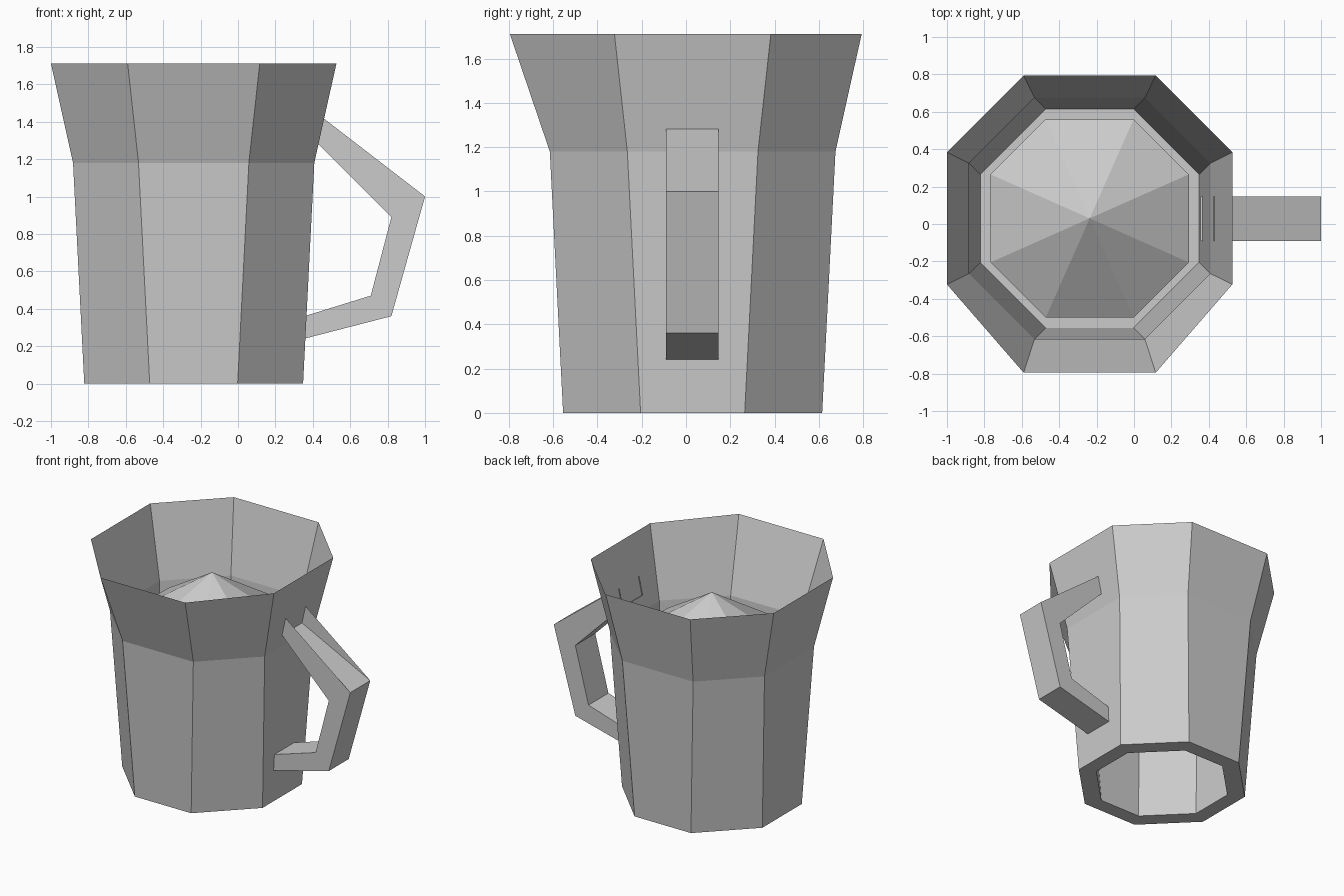
import bpy
import bmesh

cube = bpy.data.objects.get("Cube")
if cube:
    bpy.data.objects.remove(cube, do_unlink=True)

CX, CY = -0.237, 0.03      # axis of the jug body

grey = bpy.data.materials.new("plain grey")
grey.use_nodes = True
colour = (0.6, 0.6, 0.6, 1.0)
grey.diffuse_color = colour
grey.node_tree.nodes["Principled BSDF"].inputs["Base Color"].default_value = colour


def octagon(bm, a, h, z, front=0.0):
    """Chamfered square ring: a = reach of the flats, h = half a flat's width."""
    pts = [(a, -h), (a, h), (h, a), (-h, a), (-a, h), (-a, -h), (-h, -a), (h, -a)]
    return [bm.verts.new((CX + x, CY + y - (front if y == -a else 0), z)) for x, y in pts]


def bridge(bm, low, high):
    for i in range(8):
        j = (i + 1) % 8
        bm.faces.new((low[i], low[j], high[j], high[i]))


def finish(bm, name):
    mesh = bpy.data.meshes.new(name)
    bm.to_mesh(mesh)
    bm.free()
    mesh.materials.append(grey)
    obj = bpy.data.objects.new(name, mesh)
    bpy.context.collection.objects.link(obj)
    return obj


# Jug body: inner liner, flat base ring, tapered wall and flared rim
bm = bmesh.new()
rings = [
    octagon(bm, 0.53, 0.235, 1.18),
    octagon(bm, 0.47, 0.175, 0.0),
    octagon(bm, 0.585, 0.235, 0.0),
    octagon(bm, 0.645, 0.295, 1.18),
    octagon(bm, 0.763, 0.353, 1.71, front=0.062),
]
for low, high in zip(rings, rings[1:]):
    bridge(bm, low, high)
finish(bm, "jug_body")

# Shallow cone closing the liner
bm = bmesh.new()
base = octagon(bm, 0.53, 0.235, 1.18)
apex = bm.verts.new((CX, CY, 1.53))
for i in range(8):
    bm.faces.new((base[i], base[(i + 1) % 8], apex))
finish(bm, "inner_cone")

# Handle: two side plates joined by strips; its top strip slopes down into the upper arm
outer = [(0.455, 1.42), (1.0, 1.0), (0.82, 0.36), (0.355, 0.24)]
inner = [(0.425, 1.285), (0.82, 0.89), (0.71, 0.47), (0.355, 0.36)]
bm = bmesh.new()


def row(points, y):
    return [bm.verts.new((x, y, z)) for x, z in points]


of, inf = row(outer, -0.09), row(inner, -0.09)
ob, inb = row(outer, 0.147), row(inner, 0.147)
for i in range(3):
    j = i + 1
    bm.faces.new((of[i], inf[i], inf[j], of[j]))
    bm.faces.new((ob[i], ob[j], inb[j], inb[i]))
    bm.faces.new((inf[i], inb[i], inb[j], inf[j]))
    if i:
        bm.faces.new((of[i], of[j], ob[j], ob[i]))
bm.faces.new((inf[0], of[1], ob[1], inb[0]))
bm.faces.new((of[3], inf[3], inb[3], ob[3]))
finish(bm, "handle")
